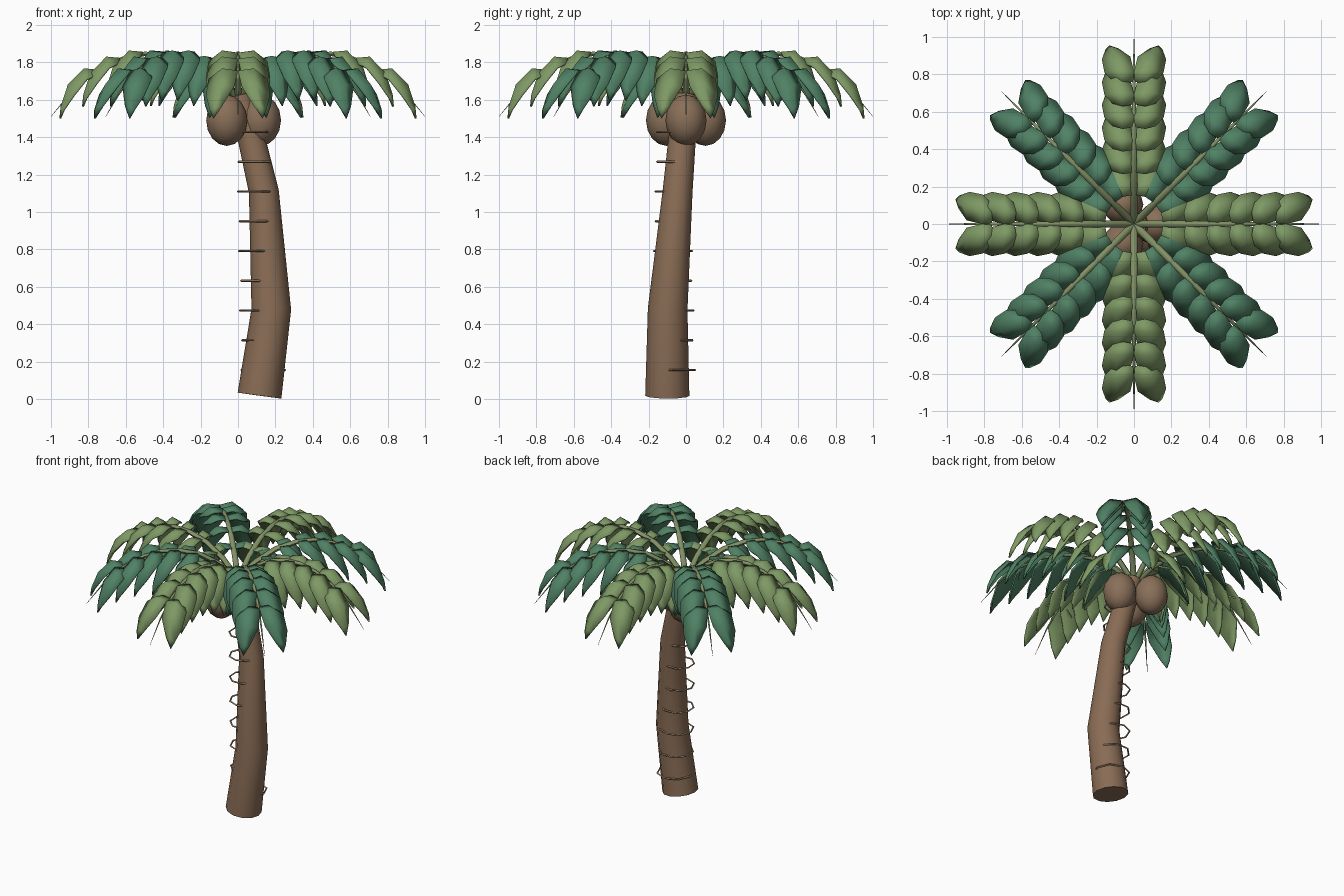
import bpy, bmesh, math
from mathutils import Vector, Matrix

if "Cube" in bpy.data.objects:
    bpy.data.objects.remove(bpy.data.objects["Cube"])


def material(name, rgb):
    m = bpy.data.materials.new(name)
    m.diffuse_color = (*rgb, 1)
    m.use_nodes = True
    m.node_tree.nodes["Principled BSDF"].inputs["Base Color"].default_value = m.diffuse_color
    return m


BARK = material("bark", (0.25, 0.15, 0.09))
NUT = material("nut_shell", (0.25, 0.16, 0.10))
RING = material("ring_bark", (0.33, 0.23, 0.15))
LIGHT = material("light_leaf", (0.21, 0.32, 0.13))
DARK = material("dark_leaf", (0.08, 0.22, 0.13))
STEM = material("stem", (0.22, 0.28, 0.13))


def make_object(name, bm, mat, angle=40):
    bmesh.ops.recalc_face_normals(bm, faces=bm.faces)
    mesh = bpy.data.meshes.new(name)
    bm.to_mesh(mesh)
    bm.free()
    ob = bpy.data.objects.new(name, mesh)
    bpy.context.collection.objects.link(ob)
    mesh.materials.append(mat)
    for o in bpy.context.selected_objects:
        o.select_set(False)
    bpy.context.view_layer.objects.active = ob
    ob.select_set(True)
    bpy.ops.object.shade_smooth_by_angle(angle=math.radians(angle))
    return ob


def tube(bm, path, radii, sides):
    """Tapered tube along a path, with capped ends."""
    pts = [Vector(p) for p in path]
    rings = []
    for i, p in enumerate(pts):
        t = (pts[min(i + 1, len(pts) - 1)] - pts[max(i - 1, 0)]).normalized()
        u = Vector((0, 1, 0))
        u = (u - t * u.dot(t)).normalized()
        v = t.cross(u)
        rings.append([bm.verts.new(p + radii[i] * (u * math.cos(a) + v * math.sin(a)))
                      for a in (2 * math.pi * k / sides for k in range(sides))])
    for a, b in zip(rings, rings[1:]):
        for k in range(sides):
            n = (k + 1) % sides
            bm.faces.new((a[k], a[n], b[n], b[k]))
    bm.faces.new(rings[0])
    bm.faces.new(rings[-1])


# Leaning, bent trunk
bm = bmesh.new()
tube(bm, [(0.115, -0.10, 0.018), (0.178, -0.098, 0.48), (0.138, -0.045, 1.11),
          (0.07, -0.02, 1.40), (0.01, 0, 1.62)], [0.118, 0.106, 0.08, 0.073, 0.06], 12)
make_object("trunk", bm, BARK, 50)

# Thin bark rings, slightly off the trunk axis
for i in range(9):
    f = i / 8
    bpy.ops.mesh.primitive_torus_add(
        major_segments=8, minor_segments=4, major_radius=0.118 - 0.032 * f,
        minor_radius=0.006, location=(0.135 - 0.055 * f, -0.07, 0.155 + 0.159 * i),
        rotation=(0, 0, 0.4 * i))
    bpy.context.object.name = f"trunk_ring_{i + 1}"
    bpy.context.object.data.materials.append(RING)

# Three coconuts around the trunk top
for i in range(3):
    a = 2 * math.pi * i / 3
    bm = bmesh.new()
    bmesh.ops.create_uvsphere(bm, u_segments=12, v_segments=8, radius=1)
    bmesh.ops.transform(bm, verts=bm.verts, matrix=Matrix.Translation(
        (0.12 * math.cos(a), 0.12 * math.sin(a), 1.49)) @ Matrix.Diagonal((0.11, 0.11, 0.137, 1)))
    make_object(f"coconut_{i + 1}", bm, NUT, 60)

# Arching stem profile (radius, height) shared by every frond
ARCH = [(0, 1.60), (0.12, 1.72), (0.25, 1.80), (0.38, 1.838), (0.50, 1.845),
        (0.62, 1.82), (0.75, 1.76), (0.88, 1.655), (1.0, 1.51)]
# Leaflet rows: inner, rib and outer points as (radial, lateral, height) offsets
ROWS = [[(-0.01, 0.005, -0.005), (-0.02, 0.06, 0.005), (-0.005, 0.115, -0.025)],
        [(0.045, 0.0, 0.0), (0.055, 0.085, 0.012), (0.04, 0.158, -0.045)],
        [(0.125, 0.02, -0.085), (0.14, 0.095, -0.075), (0.11, 0.172, -0.13)],
        [(0.17, 0.085, -0.19), (0.178, 0.12, -0.19), (0.165, 0.152, -0.21)]]
TIP = (0.185, 0.132, -0.255)


def arch_height(r):
    for (r0, z0), (r1, z1) in zip(ARCH, ARCH[1:]):
        if r0 <= r <= r1:
            return z0 + (z1 - z0) * (r - r0) / (r1 - r0)


def leaflet(bm, r, side):
    base = Vector((r, 0, arch_height(r) + 0.012))
    place = lambda p: bm.verts.new(base + Vector((p[0], side * p[1], p[2])))
    rows = [[place(p) for p in row] for row in ROWS]
    tip = place(TIP)
    faces = []
    for a, b in zip(rows, rows[1:]):
        for k in range(2):
            faces.append((a[k], a[k + 1], b[k + 1], b[k]))
    for k in range(2):
        faces.append((rows[-1][k], rows[-1][k + 1], tip))
    for f in faces:
        bm.faces.new(f if side > 0 else f[::-1])


# Eight fronds, alternating light and dark
for i in range(8):
    turn = Matrix.Rotation(i * math.pi / 4, 4, 'Z')
    bm = bmesh.new()
    radii = [0.02, 0.019, 0.018, 0.016, 0.014, 0.011, 0.008, 0.005, 0.001]
    tube(bm, [(r, 0, z) for r, z in ARCH], radii, 6)
    bmesh.ops.transform(bm, verts=bm.verts, matrix=turn)
    make_object(f"frond_stem_{i + 1}", bm, STEM, 60)

    bm = bmesh.new()
    for k in range(6):
        for side in (1, -1):
            leaflet(bm, 0.165 + 0.121 * k, side)
    bmesh.ops.transform(bm, verts=bm.verts, matrix=turn)
    ob = make_object(f"frond_leaflets_{i + 1}", bm, DARK if i % 2 else LIGHT, 50)
    mod = ob.modifiers.new("thickness", 'SOLIDIFY')
    mod.thickness = 0.01
